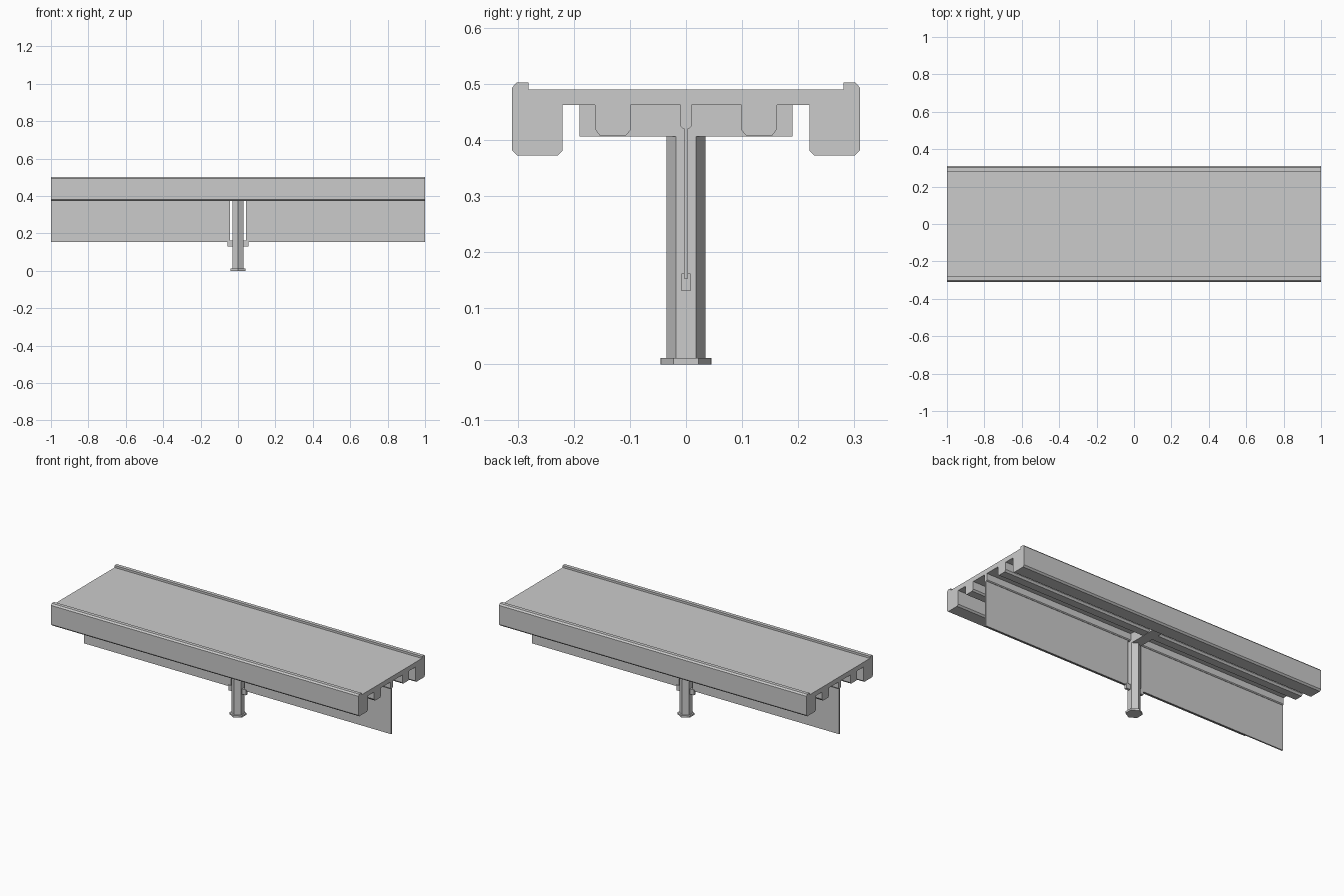
import bpy, bmesh, math

if "Cube" in bpy.data.objects:
    bpy.data.objects.remove(bpy.data.objects["Cube"])


def make_object(name, bm):
    bmesh.ops.recalc_face_normals(bm, faces=bm.faces)
    mesh = bpy.data.meshes.new(name)
    bm.to_mesh(mesh)
    bm.free()
    obj = bpy.data.objects.new(name, mesh)
    bpy.context.collection.objects.link(obj)
    return obj


def extrude_profile(name, points, x0, x1):
    """Extrude a (y, z) outline along x."""
    bm = bmesh.new()
    face = bm.faces.new([bm.verts.new((x0, y, z)) for y, z in points])
    ext = bmesh.ops.extrude_face_region(bm, geom=[face])
    verts = [v for v in ext["geom"] if isinstance(v, bmesh.types.BMVert)]
    bmesh.ops.translate(bm, verts=verts, vec=(x1 - x0, 0, 0))
    return make_object(name, bm)


def box(name, x0, x1, hy, z0, z1):
    return extrude_profile(name, [(-hy, z0), (hy, z0), (hy, z1), (-hy, z1)], x0, x1)


def hex_prism(name, r, z0, z1):
    """Hexagonal prism with corners pointing along y."""
    bm = bmesh.new()
    pts = [(r * math.sin(i * math.pi / 3), r * math.cos(i * math.pi / 3)) for i in range(6)]
    face = bm.faces.new([bm.verts.new((x, y, z0)) for x, y in pts])
    ext = bmesh.ops.extrude_face_region(bm, geom=[face])
    verts = [v for v in ext["geom"] if isinstance(v, bmesh.types.BMVert)]
    bmesh.ops.translate(bm, verts=verts, vec=(0, 0, z1 - z0))
    return make_object(name, bm)


# Deck: half outline from the top centre around to the panel holder, mirrored
half = [
    (0.281, 0.490), (0.281, 0.502), (0.302, 0.502), (0.310, 0.493),
    (0.310, 0.381), (0.301, 0.372), (0.229, 0.372), (0.220, 0.381), (0.220, 0.462),
    (0.162, 0.462), (0.162, 0.419), (0.154, 0.408), (0.107, 0.408), (0.099, 0.417),
    (0.099, 0.462), (0.010, 0.462), (0.010, 0.425), (0.006, 0.420),
]
extrude_profile("deck", half + [(-y, z) for y, z in reversed(half)], -1, 1)

# Cross arm under the deck
box("cross_arm", -0.03, 0.03, 0.19, 0.406, 0.463)

# Thin hanging panels, a gap either side of the post
for side, x0, x1 in (("left", -1, -0.044), ("right", 0.044, 1)):
    box("hanging_panel_" + side, x0, x1, 0.004, 0.153, 0.43)

# Clip holding the lower panel corners
box("panel_clip", -0.057, 0.057, 0.008, 0.131, 0.162)

# Post and foot
hex_prism("post", 0.035, 0.005, 0.406)
hex_prism("foot_plate", 0.045, 0.0, 0.011)
